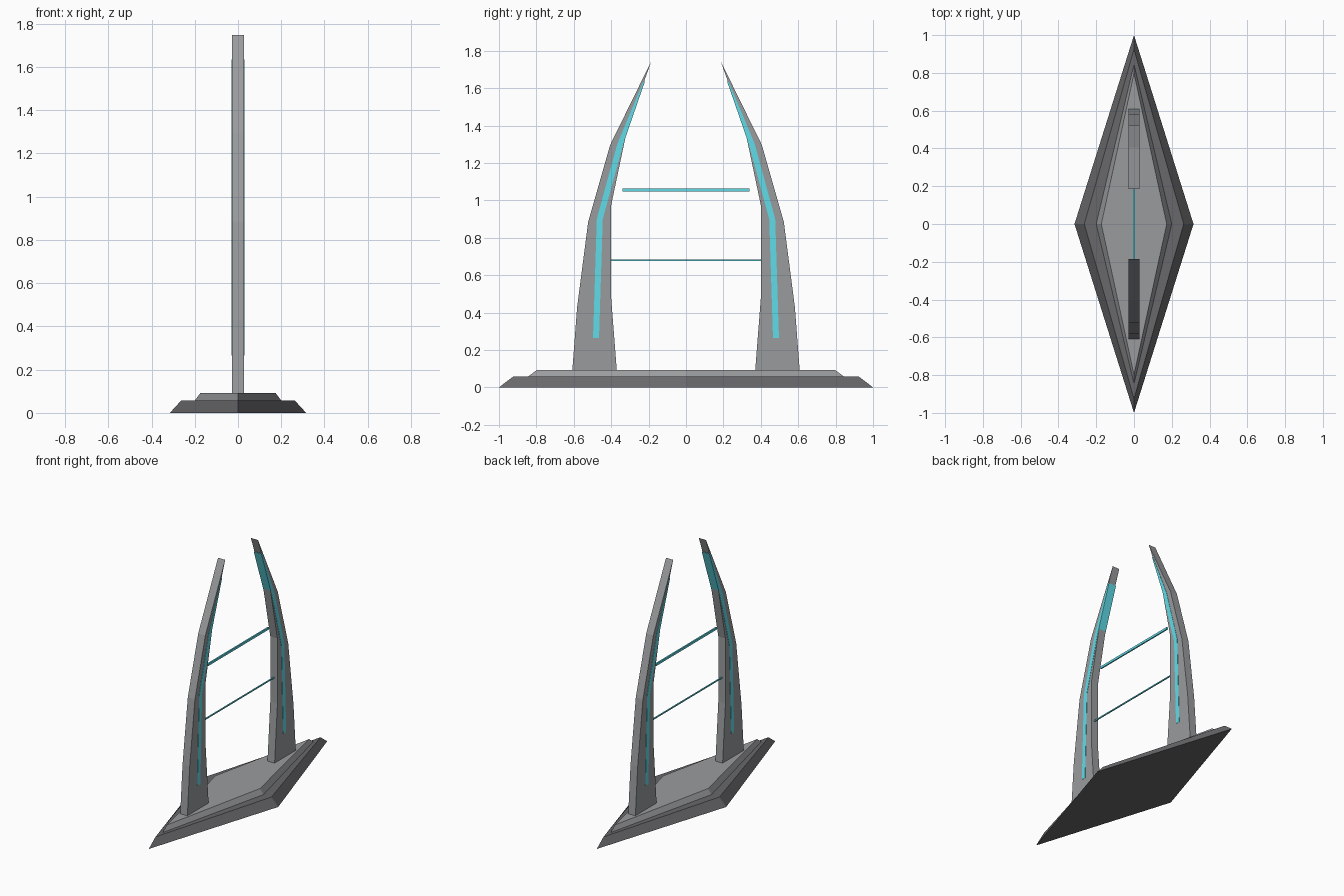
import bpy
from mathutils import Vector

if "Cube" in bpy.data.objects:
    bpy.data.objects.remove(bpy.data.objects["Cube"])


def material(name, rgb):
    m = bpy.data.materials.new(name)
    m.diffuse_color = (*rgb, 1)
    m.use_nodes = True
    m.node_tree.nodes["Principled BSDF"].inputs["Base Color"].default_value = m.diffuse_color
    return m


CYAN = material("cyan_glow", (0.12, 0.72, 0.82))
DARK = material("dark_grey", (0.14, 0.14, 0.15))
GREY = material("mid_grey", (0.32, 0.33, 0.34))


def loft(name, ring_a, ring_b, mat):
    """Closed solid between two matching rings of points."""
    n = len(ring_a)
    faces = [tuple(range(n))[::-1], tuple(range(n, 2 * n))]
    faces += [(i, (i + 1) % n, n + (i + 1) % n, n + i) for i in range(n)]
    mesh = bpy.data.meshes.new(name)
    mesh.from_pydata(ring_a + ring_b, [], faces)
    mesh.materials.append(mat)
    obj = bpy.data.objects.new(name, mesh)
    bpy.context.collection.objects.link(obj)
    return obj


def diamond(x, y, z):
    return [(x, 0, z), (0, y, z), (-x, 0, z), (0, -y, z)]


def extrude_yz(name, profile, half, mat):
    """Counter-clockwise (y, z) profile extruded along x, mirrored in y."""
    obj = loft(name, [(-half, y, z) for y, z in profile],
               [(half, y, z) for y, z in profile], mat)
    mirror = obj.modifiers.new("mirror", 'MIRROR')
    mirror.use_axis = (False, True, False)
    mirror.use_mirror_merge = False
    return obj


def bar(name, half_x, half_y, half_z, z, mat):
    ring = [(-half_x, z - half_z), (half_x, z - half_z),
            (half_x, z + half_z), (-half_x, z + half_z)]
    return loft(name, [(x, half_y, h) for x, h in ring],
                [(x, -half_y, h) for x, h in ring], mat)


# Two-tier bevelled diamond base
loft("base_lower", diamond(0.315, 1.0, 0), diamond(0.263, 0.925, 0.057), DARK)
loft("base_upper", diamond(0.20, 0.845, 0.057), diamond(0.173, 0.797, 0.093), GREY)

# Pair of curved pylons tapering to a blade edge
extrude_yz("pylon", [
    (0.37, 0.09), (0.608, 0.09), (0.582, 0.43), (0.523, 0.885),
    (0.406, 1.295), (0.184, 1.747), (0.312, 1.392), (0.402, 0.965),
    (0.402, 0.503)], 0.028, GREY)

# Light strips running through the pylons, following a centre path
path = [(0.481, 0.265, 0.016), (0.461, 0.90, 0.016),
        (0.352, 1.30, 0.016), (0.224, 1.635, 0.004)]
strip = [(y + w, z) for y, z, w in path] + [(y - w, z) for y, z, w in path[::-1]]
extrude_yz("light_strip", strip, 0.030, CYAN)

# Cross beams between the pylons
bar("upper_beam", 0.005, 0.34, 0.008, 1.055, CYAN)
bar("lower_beam", 0.004, 0.403, 0.004, 0.68, CYAN)
